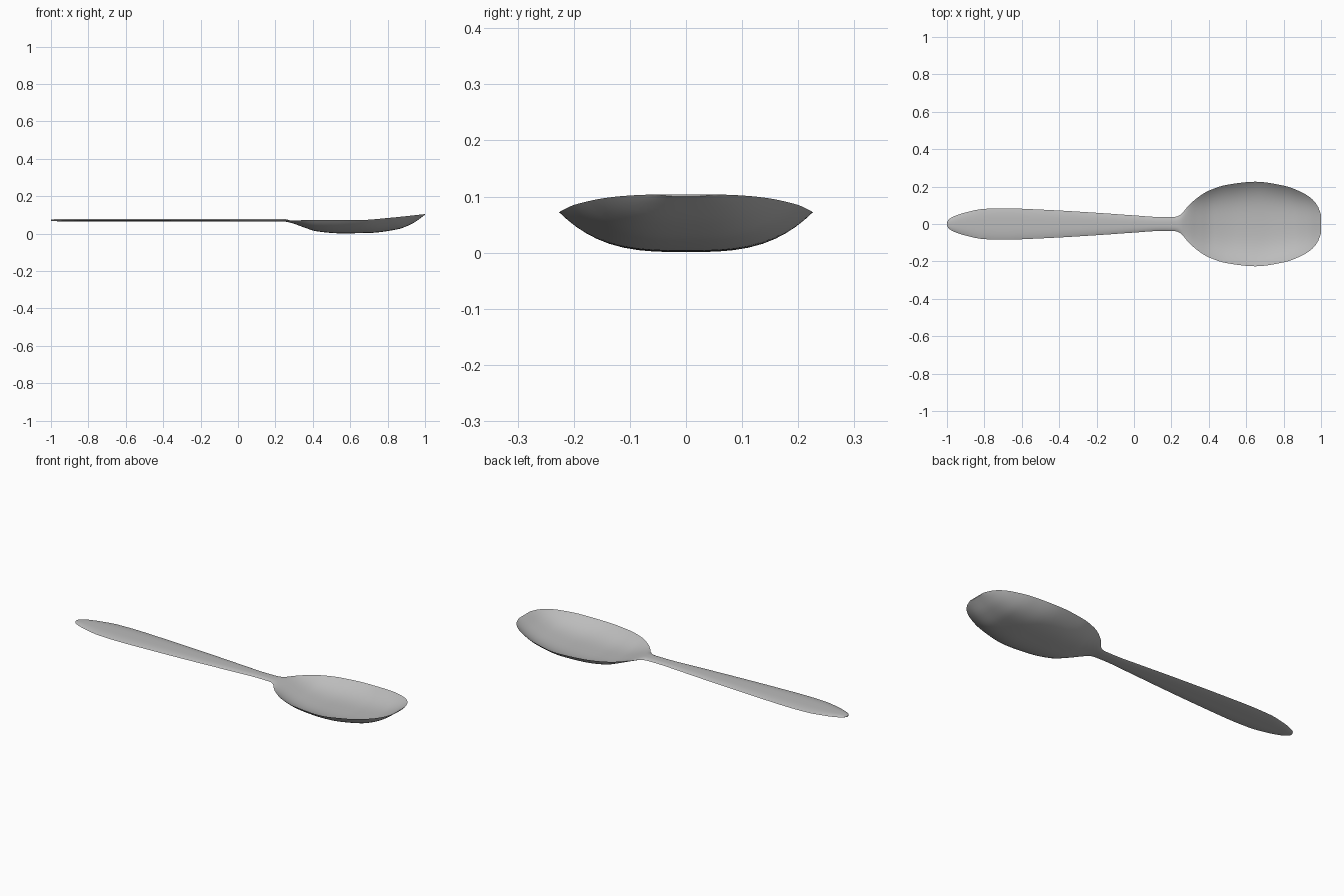
import bpy, bmesh, math

cube = bpy.data.objects.get("Cube")
if cube:
    bpy.data.objects.remove(cube, do_unlink=True)

# Outline and height profiles along the length, as (x, value)
HALF_WIDTH = [(-1, .008), (-.99, .025), (-.96, .042), (-.9, .062), (-.8, .081),
              (-.7, .084), (-.5, .077), (-.2, .06), (0, .046), (.15, .037),
              (.22, .038), (.25, .05), (.28, .085), (.32, .125), (.4, .178),
              (.5, .21), (.65, .226), (.8, .205), (.9, .168), (.95, .135),
              (.98, .1), (1, .05)]
RIM = [(-1, .071), (.25, .071), (.65, .072), (.8, .083), (1, .104)]
TOP = [(-1, .074), (-.95, .079), (.24, .079), (.28, .07), (.35, .044),
       (.42, .022), (.55, .01), (.7, .012), (.85, .032), (.93, .062), (1, .104)]
BOTTOM = [(-1, .068), (-.95, .065), (.24, .065), (.28, .058), (.35, .034),
          (.42, .012), (.55, .001), (.7, .003), (.85, .022), (.93, .052), (1, .1)]


def smooth_profile(points):
    """Return a monotone cubic curve through the points."""
    slopes = [(b[1] - a[1]) / (b[0] - a[0]) for a, b in zip(points, points[1:])]
    tangents = [slopes[0]]
    for s, t in zip(slopes, slopes[1:]):
        tangents.append(2 * s * t / (s + t) if s * t > 0 else 0)
    tangents.append(slopes[-1])

    def evaluate(x):
        i = 0
        while i < len(slopes) - 1 and x > points[i + 1][0]:
            i += 1
        (start, low), (end, high) = points[i], points[i + 1]
        span = end - start
        t = (x - start) / span
        ease = t * t * (3 - 2 * t)
        return (low + (high - low) * ease
                + span * tangents[i] * t * (1 - t) ** 2
                - span * tangents[i + 1] * t * t * (1 - t))
    return evaluate


half_width, rim, top, bottom = map(smooth_profile, (HALF_WIDTH, RIM, TOP, BOTTOM))


def cross_section(x, sides):
    """Closed ring: across the upper surface, then back along the underside."""
    ring = []
    for k in range(sides):
        angle = math.tau * k / sides
        across = math.cos(angle)
        surface = top if math.sin(angle) > 0 else bottom
        swell = 1 - abs(across) ** 3.2
        edge = rim(x)
        ring.append((x, across * half_width(x), edge + (surface(x) - edge) * swell))
    return ring


# Polished metal
metal = bpy.data.materials.new("polished_grey_metal")
metal.use_nodes = True
grey = (.5, .5, .5, 1)
metal.diffuse_color = grey
metal.node_tree.nodes["Principled BSDF"].inputs["Base Color"].default_value = grey

# Spoon: handle, neck and bowl lofted as one continuous skin
SIDES = 48
STEPS = 130
stations = [-1 + 2 * i / STEPS for i in range(STEPS + 1)]
stations = sorted(stations + [-.995, -.99, .99, .995])
bm = bmesh.new()
rings = [[bm.verts.new(p) for p in cross_section(x, SIDES)] for x in stations]
for a, b in zip(rings, rings[1:]):
    for k in range(SIDES):
        n = (k + 1) % SIDES
        bm.faces.new((a[k], a[n], b[n], b[k]))
bm.faces.new(rings[0])
bm.faces.new(rings[-1])
bmesh.ops.recalc_face_normals(bm, faces=bm.faces)
mesh = bpy.data.meshes.new("spoon")
bm.to_mesh(mesh)
bm.free()
mesh.materials.append(metal)
spoon = bpy.data.objects.new("spoon", mesh)
bpy.context.collection.objects.link(spoon)

# Soft shading with a crisp rim
bpy.context.view_layer.objects.active = spoon
spoon.select_set(True)
bpy.ops.object.shade_smooth_by_angle(angle=math.radians(50))
